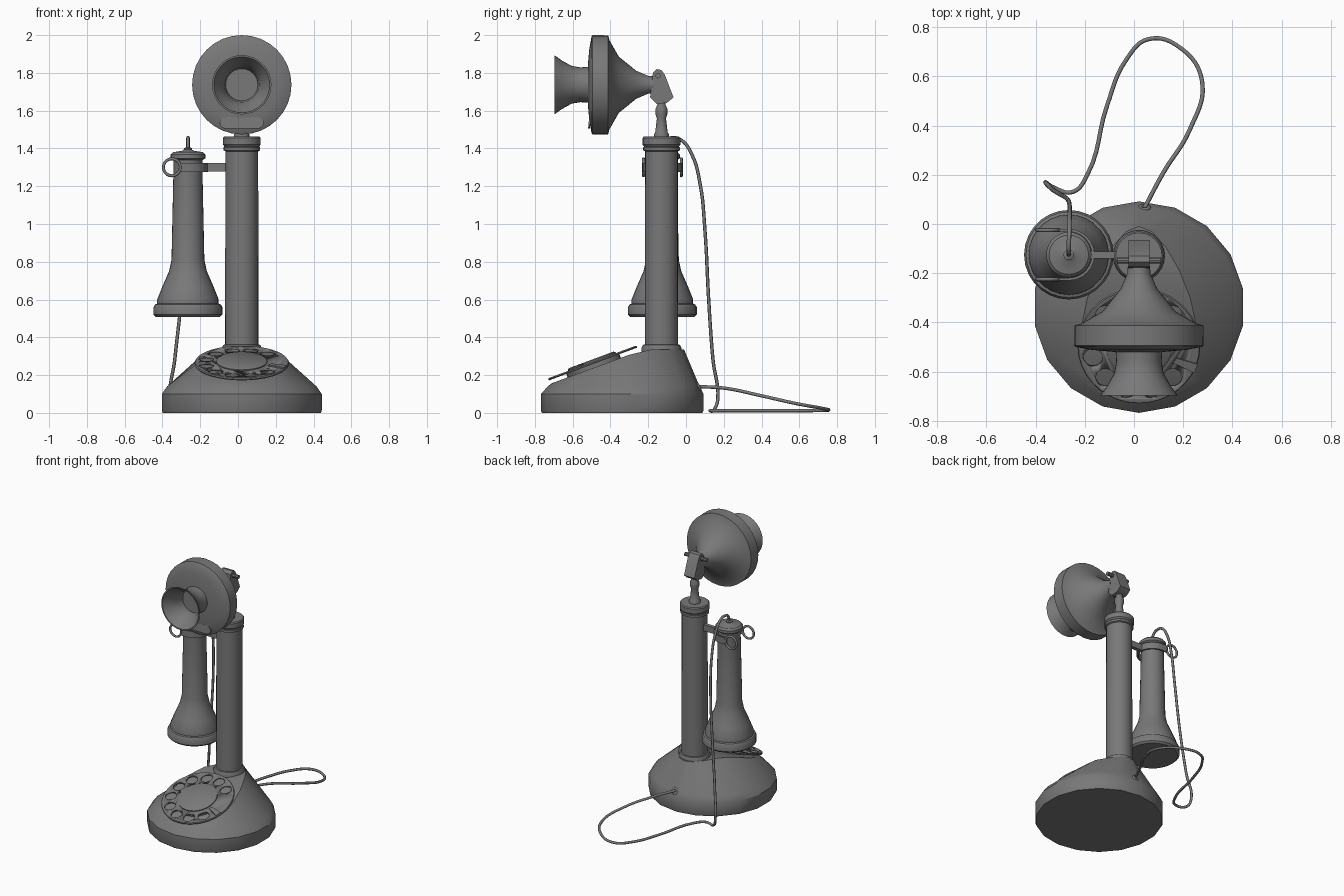
import bpy, bmesh
from math import sin, cos, pi, radians
from mathutils import Matrix, Vector

if "Cube" in bpy.data.objects:
    bpy.data.objects.remove(bpy.data.objects["Cube"])

grey = bpy.data.materials.new("mid_grey")
grey.use_nodes = True
grey.diffuse_color = (0.19, 0.19, 0.19, 1)
grey.node_tree.nodes["Principled BSDF"].inputs["Base Color"].default_value = (0.19, 0.19, 0.19, 1)


def finish(name, bm, angle=35):
    """Turn a bmesh into a shaded object."""
    bmesh.ops.recalc_face_normals(bm, faces=bm.faces)
    mesh = bpy.data.meshes.new(name)
    bm.to_mesh(mesh)
    bm.free()
    ob = bpy.data.objects.new(name, mesh)
    bpy.context.collection.objects.link(ob)
    mesh.materials.append(grey)
    bpy.ops.object.select_all(action='DESELECT')
    ob.select_set(True)
    bpy.context.view_layer.objects.active = ob
    bpy.ops.object.shade_smooth_by_angle(angle=radians(angle))
    return ob


def bridge(bm, a, b):
    n = len(a)
    for i in range(n):
        bm.faces.new((a[i], a[(i + 1) % n], b[(i + 1) % n], b[i]))


def lathe(name, profile, matrix, segs=24, angle=35):
    """Spin (radius, height) points about local z; both ends are capped."""
    bm = bmesh.new()
    rings = [[bm.verts.new((r * cos(2 * pi * i / segs), r * sin(2 * pi * i / segs), h))
              for i in range(segs)] for r, h in profile]
    for a, b in zip(rings, rings[1:]):
        bridge(bm, a, b)
    bm.faces.new(rings[0])
    bm.faces.new(rings[-1])
    bm.transform(matrix)
    return finish(name, bm, angle)


def prism(name, outline, depth, matrix):
    """Extrude a flat outline along local z, centred."""
    bm = bmesh.new()
    a, b = ([bm.verts.new((x, y, s * depth / 2)) for x, y in outline] for s in (-1, 1))
    bridge(bm, a, b)
    bm.faces.new(a)
    bm.faces.new(b)
    bm.transform(matrix)
    return finish(name, bm)


def torus(name, major, minor, matrix, segs=20, sides=8):
    bm = bmesh.new()
    rings = []
    for i in range(segs):
        t = 2 * pi * i / segs
        rings.append([bm.verts.new(((major + minor * cos(p)) * cos(t),
                                    (major + minor * cos(p)) * sin(t), minor * sin(p)))
                      for p in (2 * pi * j / sides for j in range(sides))])
    for i in range(segs):
        bridge(bm, rings[i - 1], rings[i])
    bm.transform(matrix)
    return finish(name, bm, 60)


def at(x, y, z, angle=0, axis='X'):
    return Matrix.Translation((x, y, z)) @ Matrix.Rotation(radians(angle), 4, axis)


CX, CY = 0.02, -0.13          # column axis
RX, RY = -0.265, -0.125       # receiver axis

# Base: round foot lofted to an egg-shaped, sloping top
N = 18
bm = bmesh.new()
angles = [pi / 2 + 2 * pi * i / N for i in range(N)]
foot = [[bm.verts.new((CX + r * cos(t), cy + r * sin(t), z)) for t in angles]
        for r, cy, z in ((0.425, -0.338, 0), (0.43, -0.338, 0.012), (0.43, -0.338, 0.1),
                         (0.402, -0.33, 0.14))]
egg = []
for t in angles:
    y = -0.36 + 0.35 * sin(t)
    z = min(0.335, 0.15 + 0.367 * (y + 0.73))
    egg.append(bm.verts.new((CX + cos(t) * (0.225 - 0.075 * sin(t)), y, z)))
foot.append(egg)
for a, b in zip(foot, foot[1:]):
    bridge(bm, a, b)
bm.faces.new(foot[0])
for i in range(N // 2):       # top is closed with strips from side to side
    quad = [egg[i], egg[i + 1], egg[(N - i - 1) % N], egg[(N - i) % N]]
    bm.faces.new(list(dict.fromkeys(quad)))
finish("base", bm, 30)
torus("bottom_screw_ring", 0.05, 0.014, at(CX, -0.338, 0.004) @ Matrix.Scale(0.28, 4, (0, 0, 1)), 8)

# Dial: thin finger wheel with ten holes, hub and finger stop
dial = at(CX, -0.495, 0.264, 20.4)
lathe("dial_hub", [(0.15, -0.045), (0.15, 0.005)], dial, 28)
lathe("dial_centre", [(0.135, 0), (0.135, 0.012), (0.125, 0.018)], dial, 28)
wheel = lathe("finger_wheel", [(0.248, -0.006), (0.25, 0), (0.246, 0.006)], dial, 36)
bm = bmesh.new()
for k in range(10):
    t = radians(45 + 30 * k)
    bmesh.ops.create_cone(bm, cap_ends=True, segments=16, radius1=0.039, radius2=0.039, depth=0.1,
                          matrix=dial @ Matrix.Translation((0.193 * cos(t), 0.193 * sin(t), 0)))
cutter = finish("hole_cutter", bm)
cutter.hide_render = True
bpy.context.view_layer.objects.active = wheel
mod = wheel.modifiers.new("holes", 'BOOLEAN')
mod.operation = 'DIFFERENCE'
mod.object = cutter
bpy.ops.object.modifier_apply(modifier=mod.name)
bpy.data.objects.remove(cutter)
prism("finger_stop", [(0.155, -0.012), (0.25, -0.02), (0.25, 0.02), (0.16, 0.012)], 0.008,
      dial @ Matrix.Rotation(radians(-22), 4, 'Z') @ Matrix.Translation((0, 0, 0.012)))

# Column with its collar and cap
lathe("column", [(0.105, 0.32), (0.105, 0.345), (0.098, 0.36), (0.088, 0.362), (0.087, 1.385),
                 (0.097, 1.39), (0.097, 1.405), (0.092, 1.41), (0.1, 1.42), (0.1, 1.455),
                 (0.094, 1.462)], at(CX, CY, 0))
lathe("neck_stem", [(0.04, 1.46), (0.04, 1.475), (0.033, 1.485), (0.024, 1.56), (0.031, 1.58),
                    (0.031, 1.61), (0.022, 1.63), (0.022, 1.66)], at(CX, CY, 0), 16)

# Tilting bracket: side outline in y and z, with a cross pin
side = Matrix(((0, 0, 1, CX), (1, 0, 0, 0), (0, 1, 0, 0), (0, 0, 0, 1)))
prism("tilt_bracket", [(-0.19, 1.67), (-0.155, 1.635), (-0.1, 1.642), (-0.066, 1.67), (-0.112, 1.79),
                       (-0.13, 1.815), (-0.155, 1.82), (-0.175, 1.8)], 0.085, side)
lathe("bracket_pin", [(0.014, -0.09), (0.014, 0.09)], at(CX, -0.148, 1.785, 90, 'Y'), 10)

# Transmitter head and flared mouthpiece, spun about the front-back axis
head = at(CX, 0, 1.737, -90)
lathe("transmitter_head", [(0.045, -0.17), (0.047, -0.2), (0.075, -0.265), (0.108, -0.305),
                           (0.148, -0.355), (0.235, -0.405), (0.262, -0.412), (0.263, -0.495),
                           (0.256, -0.5), (0.19, -0.512), (0.1, -0.52)], head, 32)
lathe("mouthpiece", [(0.095, -0.515), (0.092, -0.56), (0.1, -0.605), (0.127, -0.655), (0.157, -0.697),
                     (0.148, -0.697), (0.118, -0.65), (0.092, -0.605), (0.085, -0.55)], head, 32)
pill = [(0.085 * s + 0.032 * cos(radians(a)), 0.03 * sin(radians(a)))
        for s, start in ((1, -90), (-1, 90)) for a in range(start, start + 181, 30)]
prism("front_plate", pill, 0.009, at(CX, -0.511, 1.535, 85))

# Receiver hanging at the side
lathe("receiver", [(0.14, 0.508), (0.17, 0.508), (0.182, 0.52), (0.182, 0.56), (0.174, 0.574),
                   (0.163, 0.578), (0.163, 0.6), (0.135, 0.67), (0.1, 0.75), (0.087, 0.81),
                   (0.076, 1.32), (0.078, 1.338), (0.092, 1.348), (0.092, 1.368), (0.08, 1.38),
                   (0.03, 1.388), (0.02, 1.395)], at(RX, RY, 0), 28)

# Hook: arm, fork band round the receiver and two end rings
prism("hook_arm", [(-0.175, -0.14), (-0.05, -0.14), (-0.05, -0.112), (-0.175, -0.112)], 0.045,
      at(0, 0, 1.3))


def fork(r):
    arc = [(RX + r * cos(radians(a)), RY + r * sin(radians(a))) for a in range(-90, 91, 15)]
    return [(-0.31, RY - r)] + arc + [(-0.31, RY + r)]


prism("hook_fork", fork(0.105) + fork(0.094)[::-1], 0.048, at(0, 0, 1.3))
for name, s in (("front_hook_ring", -1), ("back_hook_ring", 1)):
    torus(name, 0.045, 0.008, at(-0.35, RY + s * 0.1, 1.3, 90))

# Cord from the receiver top, down to the ground, round and into the base
path = [(RX, RY, 1.38), (RX, RY + 0.01, 1.435), (RX, -0.085, 1.455), (-0.263, -0.03, 1.447),
        (-0.262, 0.03, 1.37), (-0.262, 0.075, 1.21), (-0.27, 0.1, 0.97), (-0.3, 0.12, 0.6),
        (-0.335, 0.143, 0.28), (-0.356, 0.168, 0.07), (-0.33, 0.15, 0.018), (-0.25, 0.13, 0.012),
        (-0.19, 0.2, 0.012), (-0.11, 0.48, 0.012), (-0.03, 0.67, 0.012), (0.06, 0.752, 0.014),
        (0.19, 0.715, 0.025), (0.277, 0.58, 0.05), (0.225, 0.38, 0.095), (0.12, 0.21, 0.13),
        (0.04, 0.06, 0.14)]
curve = bpy.data.curves.new("cord", 'CURVE')
curve.dimensions = '3D'
curve.bevel_depth = 0.009
curve.bevel_resolution = 2
curve.resolution_u = 6
curve.use_fill_caps = True
spline = curve.splines.new('BEZIER')
spline.bezier_points.add(len(path) - 1)
for p, co in zip(spline.bezier_points, path):
    p.co = co
    p.handle_left_type = p.handle_right_type = 'AUTO'
curve.materials.append(grey)
bpy.context.collection.objects.link(bpy.data.objects.new("cord", curve))
torus("cord_grommet", 0.018, 0.009, at(0.042, 0.066, 0.138, -65), 14)
lathe("cord_socket", [(0.022, 1.385), (0.022, 1.4), (0.013, 1.405)], at(RX, RY, 0), 12)
